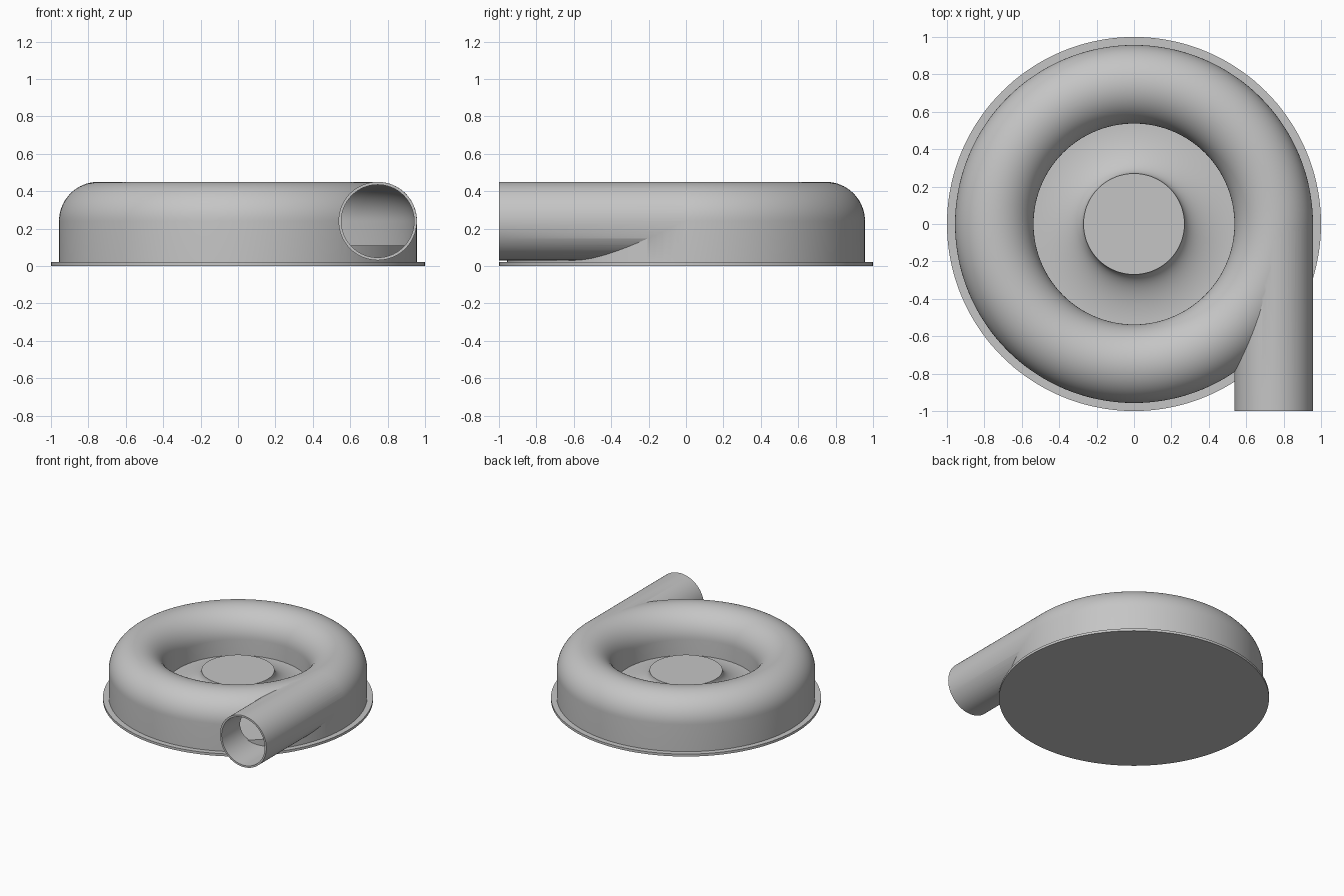
import bpy, bmesh
from math import pi, sin, cos
from mathutils import Matrix, Vector

cube = bpy.data.objects.get("Cube")
if cube:
    bpy.data.objects.remove(cube)

metal = bpy.data.materials.new("grey_metal")
metal.use_nodes = True
GREY = (0.56, 0.56, 0.56, 1)
metal.diffuse_color = GREY
metal.node_tree.nodes["Principled BSDF"].inputs["Base Color"].default_value = GREY

SEGMENTS = 144
TUBE_X, TUBE_Z = 0.747, 0.24      # centre of the scroll and outlet tube
OUTER, INNER = 0.21, 0.195        # tube radii
FLOOR = 0.11


def finish(name, bm):
    bmesh.ops.recalc_face_normals(bm, faces=bm.faces)
    mesh = bpy.data.meshes.new(name)
    bm.to_mesh(mesh)
    bm.free()
    mesh.materials.append(metal)
    obj = bpy.data.objects.new(name, mesh)
    bpy.context.collection.objects.link(obj)
    return obj


def lathe(name, profile):
    """Spin a closed (radius, height) outline around z."""
    bm = bmesh.new()
    verts = [bm.verts.new((r, 0, z)) for r, z in profile]
    edges = [bm.edges.new((a, b)) for a, b in zip(verts, verts[1:] + verts[:1])]
    bmesh.ops.spin(bm, geom=verts + edges, axis=(0, 0, 1), cent=(0, 0, 0),
                   angle=2 * pi, steps=SEGMENTS, use_merge=True)
    bmesh.ops.remove_doubles(bm, verts=bm.verts, dist=1e-5)
    return finish(name, bm)


def rod(name, radius, y0, y1):
    """Solid cylinder along y on the tube axis."""
    bm = bmesh.new()
    place = (Matrix.Translation(Vector((TUBE_X, (y0 + y1) / 2, TUBE_Z)))
             @ Matrix.Rotation(pi / 2, 4, 'X'))
    bmesh.ops.create_cone(bm, cap_ends=True, segments=96, radius1=radius,
                          radius2=radius, depth=y1 - y0, matrix=place)
    return finish(name, bm)


def scroll(name, radius, bottom):
    """Ring with straight sides and a half-round top."""
    arc = [(TUBE_X + radius * cos(pi * i / 32), TUBE_Z + radius * sin(pi * i / 32))
           for i in range(33)]
    return lathe(name, [(TUBE_X + radius, bottom)] + arc + [(TUBE_X - radius, bottom)])


def combine(target, tool, operation):
    mod = target.modifiers.new(operation.lower(), 'BOOLEAN')
    mod.operation, mod.object, mod.solver = operation, tool, 'EXACT'
    bpy.context.view_layer.objects.active = target
    bpy.ops.object.modifier_apply(modifier=mod.name)
    bpy.data.objects.remove(tool)


# Flat mounting flange
flange = lathe("base_flange", [(0, 0), (1, 0), (1, 0.02), (0, 0.02)])

# Hollow scroll housing with its tangential outlet
housing = scroll("scroll_housing", OUTER, 0.01)
combine(housing, rod("outlet_pipe", OUTER - 0.0005, -1, -0.02), 'UNION')
combine(housing, scroll("channel_cutter", INNER, FLOOR - 0.01), 'DIFFERENCE')
combine(housing, rod("bore_cutter", INNER - 0.0005, -1.1, -0.02), 'DIFFERENCE')

# Raised floor flaring up into the central hub
flare = [(0.54 - 0.27 * sin(pi / 2 * i / 20), 0.24 - 0.13 * cos(pi / 2 * i / 20))
         for i in range(21)]
hub = lathe("floor_and_hub",
            [(0, 0.01), (0.95, 0.01), (0.95, FLOOR)] + flare + [(0, 0.24)])

for obj in (flange, housing, hub):
    bpy.ops.object.select_all(action='DESELECT')
    obj.select_set(True)
    bpy.context.view_layer.objects.active = obj
    bpy.ops.object.shade_smooth_by_angle(angle=pi / 6)
